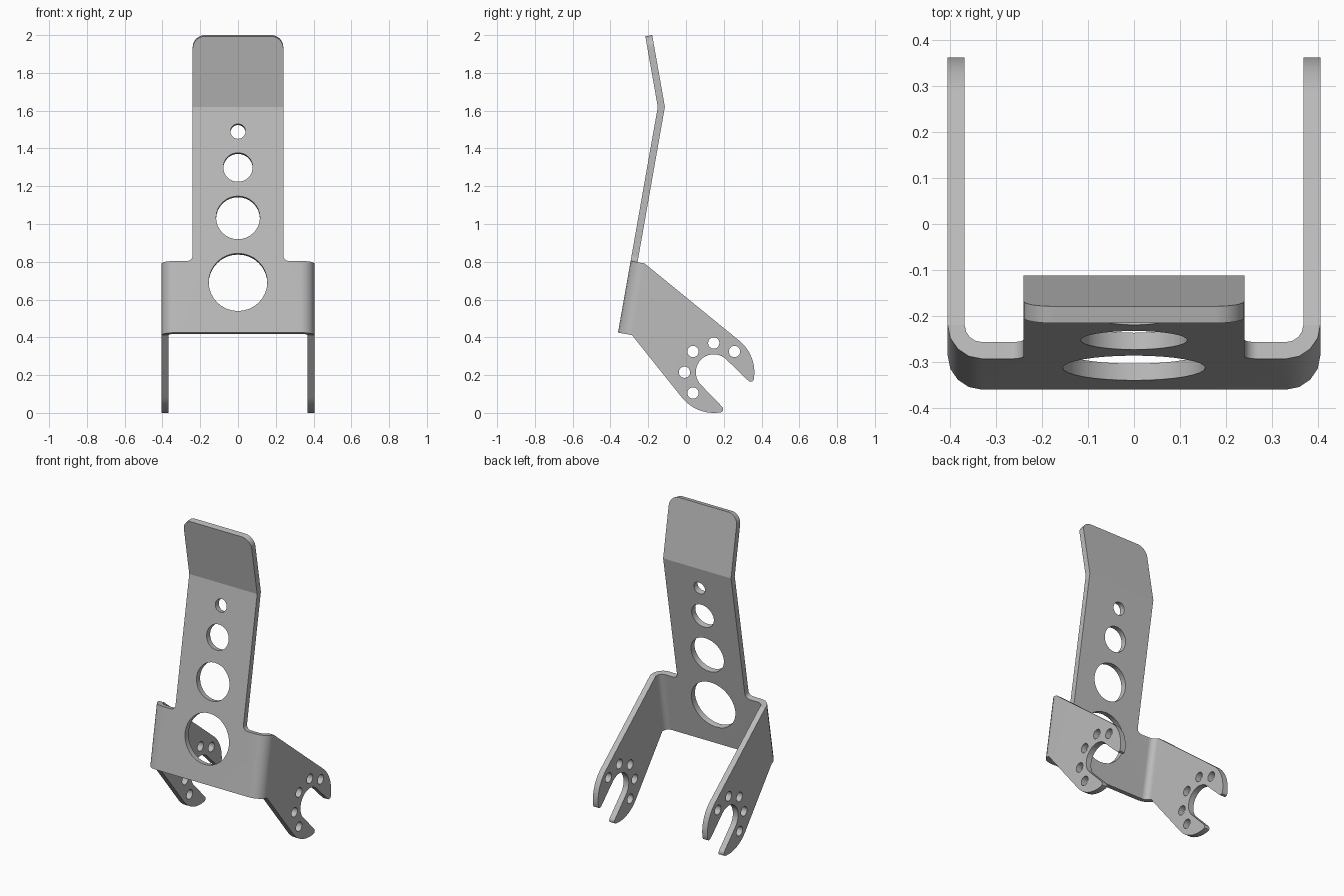
import bpy, bmesh
from math import sin, cos, tan, radians, pi
from mathutils import Vector
from mathutils.geometry import tessellate_polygon

cube = bpy.data.objects.get("Cube")
if cube:
    bpy.data.objects.remove(cube, do_unlink=True)

T = 0.037                     # sheet thickness
R = 0.075                     # outer bend radius
TILT = radians(10)
FOOT = Vector((0, -0.36, 0.425))
UP = Vector((0, sin(TILT), cos(TILT)))
UP2 = Vector((0, -sin(TILT), cos(TILT)))
BACK = Vector((0, cos(TILT), -sin(TILT)))
BACK2 = Vector((0, cos(TILT), sin(TILT)))
HALF, NECK = 0.33, 0.24       # flat half width of the base, half width of the neck
SHOULDER, FOLD, FLAP = 0.385, 1.213, 0.38
FOLD_POINT = FOOT + UP * FOLD

bm = bmesh.new()


def arc(cx, cy, r, a, b, n):
    return [(cx + r * cos(radians(a + (b - a) * i / n)),
             cy + r * sin(radians(a + (b - a) * i / n))) for i in range(n + 1)]


def circle(cx, cy, r, n=32):
    return arc(cx, cy, r, 0, 360, n)[:-1]


def panel(loops, place, seam):
    """Sheet with holes; place(p, side) gives 3D points, edges on a seam stay open."""
    flat = [p for loop in loops for p in loop]
    tris = tessellate_polygon([[Vector((*p, 0)) for p in loop] for loop in loops])
    sides = [[bm.verts.new(place(p, s)) for p in flat] for s in (0, 1)]
    for verts in sides:
        for tri in tris:
            bm.faces.new([verts[i] for i in tri])
    start = 0
    for loop in loops:
        n = len(loop)
        for i in range(n):
            j = (i + 1) % n
            if not seam(loop[i], loop[j]):
                a, b = start + i, start + j
                bm.faces.new((sides[0][a], sides[0][b], sides[1][b], sides[1][a]))
        start += n


def mirrored(half):
    return half + [(-x, y) for x, y in reversed(half)]


# Main plate with a wide base, narrow neck and four round holes
def place_plate(p, s):
    x, v = p
    back = Vector((0, 1 / cos(TILT), 0)) if abs(v - FOLD) < 1e-5 else BACK
    return Vector((x, 0, 0)) + FOOT + UP * v + back * T * s


def plate_seam(a, b):
    at_side = abs(a[0] - b[0]) < 1e-5 and abs(abs(a[0]) - HALF) < 1e-5
    return at_side or (abs(a[1] - FOLD) < 1e-5 and abs(b[1] - FOLD) < 1e-5)


plate = mirrored([(HALF, 0), (HALF, SHOULDER)]
                 + arc(NECK + 0.03, SHOULDER + 0.03, 0.03, 270, 180, 6)
                 + [(NECK, FOLD)])
holes = [circle(0, v, r) for v, r in
         ((0.271, 0.155), (0.618, 0.116), (0.889, 0.078), (1.082, 0.04))]
panel([plate] + holes, place_plate, plate_seam)


# Top flap, folded forward, with rounded corners
def place_flap(p, s):
    x, v = p
    back = Vector((0, 1 / cos(TILT), 0)) if v < 1e-5 else BACK2
    return Vector((x, 0, 0)) + FOLD_POINT + UP2 * v + back * T * s


flap = mirrored([(NECK, 0)] + arc(NECK - 0.065, FLAP - 0.065, 0.065, 0, 90, 8))
panel([flap], place_flap, lambda a, b: a[1] < 1e-5 and b[1] < 1e-5)

# Arm outline with an open slot and a ring of bolt holes
CY, CZ = 0.147, 0.215
low = FOOT + BACK * R
high = low + UP * SHOULDER
tip = [(0.353, 0.167), (0.342, 0.165), (0.332, 0.168)]
other_tip = [(CY - (z - CZ), CZ - (y - CY)) for y, z in reversed(tip)]
arm = ([(low.y, low.z), (high.y, high.z)]
       + arc(CY, CZ, 0.215, 50.5, -10, 12) + tip
       + arc(CY, CZ, 0.095, 45, 225, 20) + other_tip
       + arc(CY, CZ, 0.215, -80, -142, 12))
bolts = [circle(CY + 0.155 * cos(a * pi / 4), CZ + 0.155 * sin(a * pi / 4), 0.03, 20)
         for a in range(1, 6)]
bend = range(5)


def arm_seam(a, b):
    return a == arm[0] and b == arm[1]


for side in (1, -1):
    panel([arm] + bolts,
          lambda p, s: Vector((side * (HALF + R - T * s), p[0], p[1])), arm_seam)
    # Rounded corner bend joining plate and arm
    rows = []
    for i in bend:
        a = radians(90 * i / 4)
        row = []
        for r, v in ((R, 0), (R, SHOULDER), (R - T, SHOULDER), (R - T, 0)):
            p = FOOT + UP * v + BACK * (R - r * cos(a))
            p.x = side * (HALF + r * sin(a))
            row.append(bm.verts.new(p))
        rows.append(row)
    for a, b in zip(rows, rows[1:]):
        for k in range(4):
            m = (k + 1) % 4
            bm.faces.new((a[k], a[m], b[m], b[k]))

# Weld the sheet and keep the cut edges and the fold crisp
bmesh.ops.remove_doubles(bm, verts=bm.verts[:], dist=1e-4)
bmesh.ops.recalc_face_normals(bm, faces=bm.faces[:])
for f in bm.faces:
    f.smooth = True
for e in bm.edges:
    on_fold = all(abs(v.co.z - FOLD_POINT.z) < 1e-4 for v in e.verts)
    e.smooth = not (on_fold or e.calc_face_angle(pi) > 0.45)

mesh = bpy.data.meshes.new("bent_bracket")
bm.to_mesh(mesh)
bm.free()
bracket = bpy.data.objects.new("bent_bracket", mesh)
bpy.context.collection.objects.link(bracket)
weighted = bracket.modifiers.new("flat_face_normals", 'WEIGHTED_NORMAL')
weighted.keep_sharp = True

# Grey metal
grey = bpy.data.materials.new("grey_metal")
grey.use_nodes = True
colour = (0.5, 0.5, 0.5, 1)
grey.diffuse_color = colour
grey.node_tree.nodes["Principled BSDF"].inputs["Base Color"].default_value = colour
mesh.materials.append(grey)
